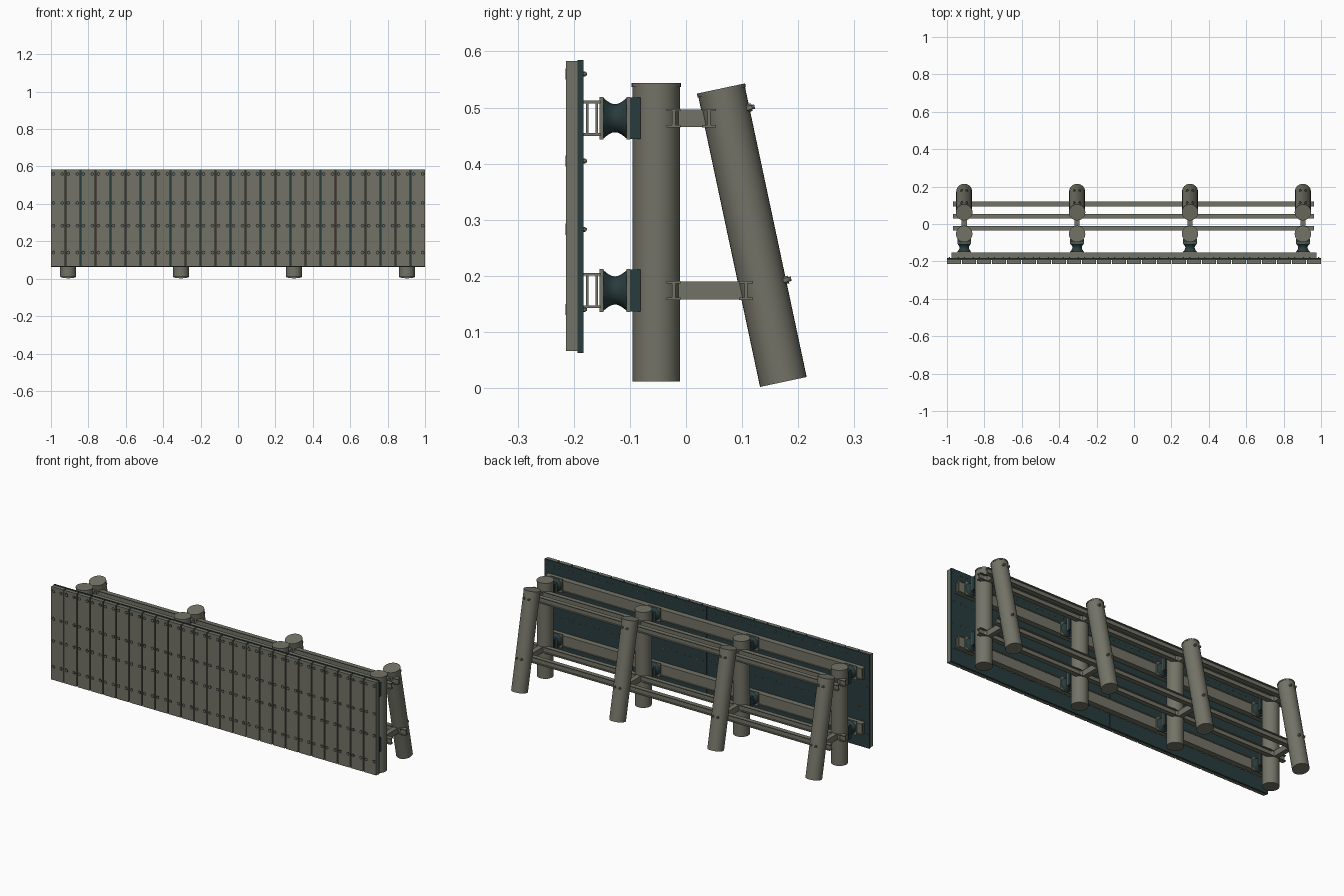
import bpy, bmesh, math
from mathutils import Matrix, Vector

if "Cube" in bpy.data.objects:
    bpy.data.objects.remove(bpy.data.objects["Cube"], do_unlink=True)


def material(name, r, g, b):
    m = bpy.data.materials.new(name)
    m.use_nodes = True
    m.diffuse_color = (r, g, b, 1)
    m.node_tree.nodes["Principled BSDF"].inputs["Base Color"].default_value = (r, g, b, 1)
    return m


GREY = material("olive grey", 0.17, 0.17, 0.135)
DARK = material("dark teal", 0.022, 0.045, 0.047)
SHADE = material("bolt recess", 0.03, 0.035, 0.032)


def box(bm, x, y, z):
    """Box from (low, high) pairs on each axis."""
    lo, hi = Vector((x[0], y[0], z[0])), Vector((x[1], y[1], z[1]))
    mat = Matrix.Translation((lo + hi) / 2) @ Matrix.Diagonal((*(hi - lo), 1))
    bmesh.ops.create_cube(bm, size=1, matrix=mat)


def rod(bm, a, b, radius, sides=32):
    """Cylinder between two points."""
    a, b = Vector(a), Vector(b)
    turn = (b - a).to_track_quat("Z", "Y").to_matrix().to_4x4()
    bmesh.ops.create_cone(bm, cap_ends=True, segments=sides, radius1=radius, radius2=radius,
                          depth=(b - a).length, matrix=Matrix.Translation((a + b) / 2) @ turn)


def finish(bm, name, mat, smooth=False):
    mesh = bpy.data.meshes.new(name)
    bm.to_mesh(mesh)
    bm.free()
    mesh.materials.append(mat)
    ob = bpy.data.objects.new(name, mesh)
    bpy.context.collection.objects.link(ob)
    if smooth:
        bpy.ops.object.select_all(action="DESELECT")
        ob.select_set(True)
        bpy.context.view_layer.objects.active = ob
        bpy.ops.object.shade_smooth_by_angle(angle=math.radians(35))
    return ob


POSTS = [-0.908 + 0.6037 * i for i in range(4)]
LEVELS = (0.481, 0.174)
BOLT_ROWS = (0.56, 0.405, 0.283, 0.14)
PLANKS, GAP = 25, 0.006
PITCH = (2 + GAP) / PLANKS

# Facing planks with a pair of bolts on each row
planks, recesses, heads, nuts = (bmesh.new() for _ in range(4))
for i in range(PLANKS):
    x = -1 + i * PITCH
    mid = x + (PITCH - GAP) / 2
    box(planks, (x, x + PITCH - GAP), (-0.214, -0.193), (0.066, 0.583))
    for z in BOLT_ROWS:
        for bx in (mid - 0.024, mid + 0.024):
            rod(recesses, (bx, -0.2145, z), (bx, -0.21, z), 0.01, 12)
            rod(heads, (bx, -0.215, z), (bx, -0.21, z), 0.005, 6)
            rod(nuts, (bx, -0.185, z), (bx, -0.179, z), 0.0045, 6)
            rod(nuts, (bx, -0.18, z), (bx, -0.176, z), 0.0025, 6)
finish(planks, "facing_planks", GREY)
finish(recesses, "bolt_recesses", SHADE)
finish(heads, "front_bolt_heads", GREY)
finish(nuts, "rear_nuts", GREY)

# Backing plate in two halves
bm = bmesh.new()
for x in ((-1, -0.001), (0.001, 1)):
    box(bm, x, (-0.193, -0.183), (0.063, 0.585))
finish(bm, "backing_plate", DARK)

# Double-webbed wale beams behind the plate
bm = bmesh.new()
for z in LEVELS:
    for s in (-1, 1):
        edge = z + s * 0.029
        box(bm, (-0.975, 0.975), (-0.183, -0.152), (edge - 0.0025, edge + 0.0025))
    for y in (-0.176, -0.159):
        box(bm, (-0.975, 0.975), (y - 0.0025, y + 0.0025), (z - 0.028, z + 0.028))
finish(bm, "wale_beams", GREY)

# Rubber fenders with waisted bodies, flanges and saddle blocks
flanges, bodies, saddles = (bmesh.new() for _ in range(3))
STEPS, SIDES = 10, 32
for px in POSTS:
    for z in LEVELS:
        for y in ((-0.154, -0.147), (-0.106, -0.1)):
            box(flanges, (px - 0.037, px + 0.037), y, (z - 0.038, z + 0.038))
        box(saddles, (px - 0.037, px + 0.037), (-0.1, -0.081), (z - 0.037, z + 0.037))
        rings = []
        for i in range(STEPS + 1):
            t = i / STEPS
            r = 0.036 - 0.011 * math.sin(math.pi * t)
            y = -0.147 + 0.041 * t
            rings.append([bodies.verts.new((px + r * math.cos(a), y, z + r * math.sin(a)))
                          for a in (math.tau * k / SIDES for k in range(SIDES))])
        for lower, upper in zip(rings, rings[1:]):
            for k in range(SIDES):
                n = (k + 1) % SIDES
                bodies.faces.new((lower[k], upper[k], upper[n], lower[n]))
bmesh.ops.recalc_face_normals(bodies, faces=bodies.faces)
finish(flanges, "fender_flanges", GREY)
finish(saddles, "fender_saddles", DARK)
finish(bodies, "fender_bodies", DARK, True)

# Upright and raked piles, each with a thin cap
FOOT, HEAD = Vector((0, 0.1735, 0.011)), Vector((0, 0.0625, 0.533))
AXIS = (HEAD - FOOT).normalized()
upright, raked = bmesh.new(), bmesh.new()
for px in POSTS:
    rod(upright, (px, -0.053, 0.012), (px, -0.053, 0.537), 0.0425)
    rod(upright, (px, -0.053, 0.537), (px, -0.053, 0.544), 0.044)
    shift = Vector((px, 0, 0))
    rod(raked, FOOT + shift, HEAD + shift, 0.0425)
    rod(raked, HEAD + shift - AXIS * 0.006, HEAD + shift + AXIS * 0.001, 0.044)
finish(upright, "upright_piles", GREY, True)
finish(raked, "raked_piles", GREY, True)

# Long I-beams tying the piles together
bm = bmesh.new()
for y, z in ((-0.022, LEVELS[0]), (0.041, LEVELS[0]), (-0.022, LEVELS[1]), (0.107, LEVELS[1])):
    ends = (-0.968, 0.962)
    for s in (-1, 1):
        edge = z + s * 0.0145
        box(bm, ends, (y - 0.0125, y + 0.0125), (edge - 0.002, edge + 0.002))
    box(bm, ends, (y - 0.003, y + 0.003), (z - 0.0145, z + 0.0145))
finish(bm, "tie_beams", GREY)

# Short cross braces between each pair of piles
bm = bmesh.new()
for px in POSTS:
    for z, y in zip(LEVELS, (0.045, 0.11)):
        box(bm, (px - 0.014, px + 0.014), (-0.03, y), (z - 0.016, z + 0.016))
finish(bm, "cross_braces", GREY)

# Through-bolts on the back of the raked piles
bm = bmesh.new()
OUT = Vector((0, AXIS.z, -AXIS.y))
for px in POSTS:
    for z in LEVELS:
        core = FOOT + AXIS * ((z + 0.01 - FOOT.z) / AXIS.z)
        for dx in (-0.014, 0.014):
            at = core + Vector((px + dx, 0, 0))
            rod(bm, at + OUT * 0.03, at + OUT * 0.047, 0.007, 6)
            rod(bm, at + OUT * 0.03, at + OUT * 0.052, 0.004, 8)
finish(bm, "pile_bolts", GREY)
